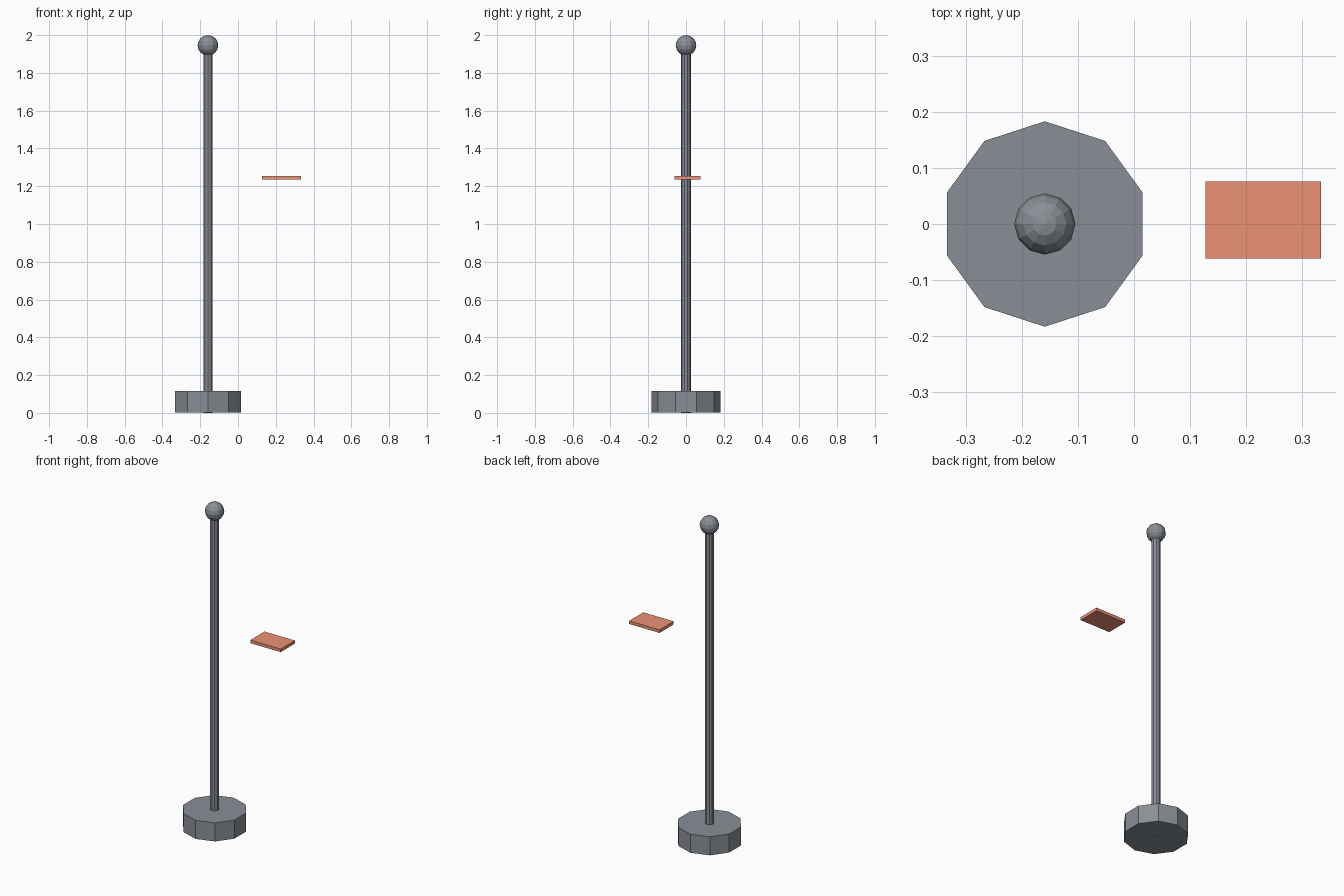
import bpy

if "Cube" in bpy.data.objects:
    bpy.data.objects.remove(bpy.data.objects["Cube"])

POLE_X = -0.159


def material(name, rgb):
    mat = bpy.data.materials.new(name)
    mat.diffuse_color = (*rgb, 1)
    mat.use_nodes = True
    mat.node_tree.nodes["Principled BSDF"].inputs["Base Color"].default_value = mat.diffuse_color
    return mat


slate = material("slate_grey", (0.25, 0.275, 0.305))
terracotta = material("terracotta", (0.85, 0.285, 0.18))


def finish(name, mat):
    obj = bpy.context.object
    obj.name = name
    obj.data.materials.append(mat)
    return obj


def cylinder(name, radius, z0, z1, sides):
    bpy.ops.mesh.primitive_cylinder_add(
        vertices=sides, radius=radius, depth=z1 - z0,
        location=(POLE_X, 0, (z0 + z1) / 2))
    finish(name, slate)


# Weighted ten-sided foot and the pole running through it
cylinder("base", 0.183, 0.003, 0.117, 10)
cylinder("pole", 0.026, 0.0, 1.93, 10)

# Faceted ball finial
bpy.ops.mesh.primitive_uv_sphere_add(
    segments=12, ring_count=8, radius=0.0545, location=(POLE_X, 0, 1.9455))
finish("ball_finial", slate)

# Detached flat plate beside the pole
bpy.ops.mesh.primitive_cube_add(size=1, location=(0.23, 0.007, 1.244))
plate = finish("plate", terracotta)
plate.scale = (0.206, 0.137, 0.019)
bpy.ops.object.transform_apply(location=False, rotation=False, scale=True)
